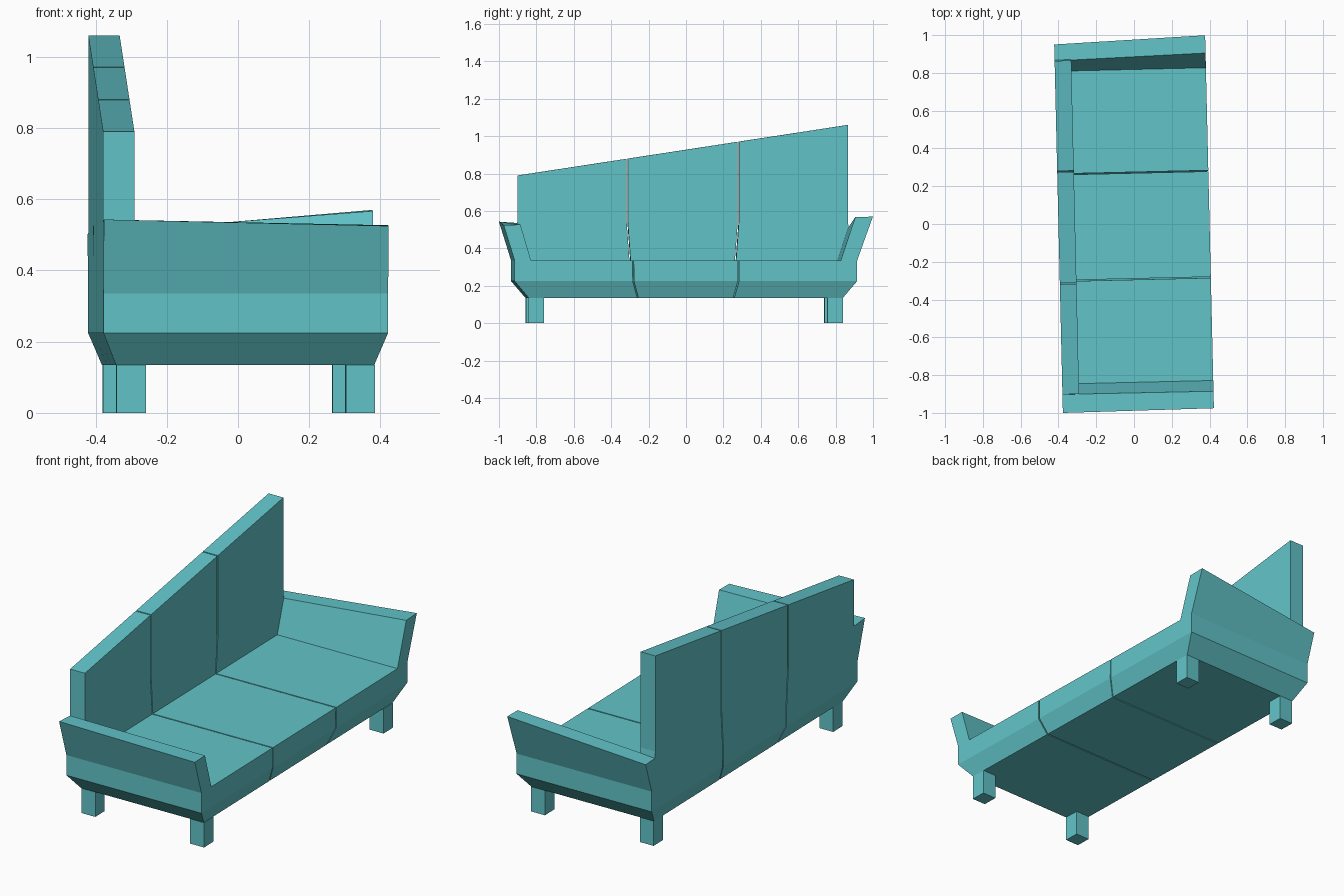
import bpy, bmesh, math
from mathutils import Matrix

if "Cube" in bpy.data.objects:
    bpy.data.objects.remove(bpy.data.objects["Cube"])

# the whole sofa is turned slightly about z and shifted a little along its length
PLACE = Matrix.Rotation(math.atan(0.0235), 4, 'Z') @ Matrix.Translation((0, -0.01, 0))

fabric = bpy.data.materials.new("teal_fabric")
fabric.diffuse_color = (0.12, 0.55, 0.58, 1)
fabric.use_nodes = True
fabric.node_tree.nodes["Principled BSDF"].inputs["Base Color"].default_value = fabric.diffuse_color


def make(name, verts, faces):
    bm = bmesh.new()
    vs = [bm.verts.new(PLACE @ Matrix.Translation(v).translation) for v in verts]
    for f in faces:
        bm.faces.new([vs[i] for i in f])
    bmesh.ops.recalc_face_normals(bm, faces=bm.faces)
    me = bpy.data.meshes.new(name)
    bm.to_mesh(me)
    bm.free()
    me.materials.append(fabric)
    ob = bpy.data.objects.new(name, me)
    bpy.context.collection.objects.link(ob)
    return ob


def back_top(y):
    return 0.925 + 0.153 * y


# L-shaped section (x, z); z None means the sloping top of the backrest
SECTION = [(-.363, .135), (.363, .135), (.40, .225), (.40, .335), (-.312, .335),
           (-.312, .54), (-.312, None), (-.40, None), (-.40, .54), (-.40, .335), (-.40, .225)]
CAPS = [(0, 1, 2, 10), (10, 2, 3, 4, 9), (9, 4, 5, 8), (8, 5, 6, 7)]
# y of a module edge at: bottom, waist, seat, arm height
SEAM = (.256, .281, .282, .297)
END = (.84, .916, .916, .883)
GAP = 0.003


def edge_points(edge, sign, shift):
    pts = []
    for x, z in SECTION:
        level = 3 if z is None or z > .5 else 2 if z > .3 else 1 if z > .2 else 0
        y = sign * (edge[level] + shift)
        pts.append((x, y, back_top(y) if z is None else z))
    return pts


def module(name, a, b):
    n = len(SECTION)
    faces = [(i, (i + 1) % n, n + (i + 1) % n, n + i) for i in range(n)]
    faces += CAPS + [tuple(i + n for i in c) for c in CAPS]
    return make(name, a + b, faces)


def prism(name, a, b):
    n = len(a)
    faces = [tuple(range(n)), tuple(range(n, 2 * n))]
    faces += [(i, (i + 1) % n, n + (i + 1) % n, n + i) for i in range(n)]
    return make(name, a + b, faces)


# middle seat with its part of the backrest
module("middle_seat", edge_points(SEAM, -1, -GAP), edge_points(SEAM, 1, -GAP))

# end seats with flared arms: (outer y, outer z, inner y, inner z) at back and front
ARMS = {-1: ((.981, .543, .883, .536), (.975, .525, .885, .527)),
        1: ((.970, .502, .883, .505), (1.0, .570, .906, .567))}
for s, label in ((-1, "near"), (1, "far")):
    seat = module(label + "_seat", edge_points(SEAM, s, GAP), edge_points(END, s, 0))
    ends = []
    for x, (oy, oz, iy, iz) in zip((-.40, .40), ARMS[s]):
        ends.append([(x, s * .826, .29), (x, s * .916, .29), (x, s * .916, .335),
                     (x, s * oy, oz), (x, s * iy, iz), (x, s * .828, .335)])
    arm = prism(label + "_arm", *ends)
    arm.hide_render = True
    mod = seat.modifiers.new("join_arm", 'BOOLEAN')
    mod.operation, mod.solver, mod.object = 'UNION', 'EXACT', arm
    # bake the union so the helper arm can be removed
    dg = bpy.context.evaluated_depsgraph_get()
    joined = bpy.data.meshes.new_from_object(seat.evaluated_get(dg))
    seat.modifiers.clear()
    seat.data = joined
    bpy.data.objects.remove(arm)

# four square legs
for s, side in ((-1, "near"), (1, "far")):
    for x0, pos in ((-.361, "back"), (.283, "front")):
        x1, y0, y1 = x0 + .082, s * .757, s * .84
        ring = [(x0, y0), (x1, y0), (x1, y1), (x0, y1)]
        prism(f"{side}_{pos}_leg", [(x, y, 0) for x, y in ring], [(x, y, .135) for x, y in ring])
